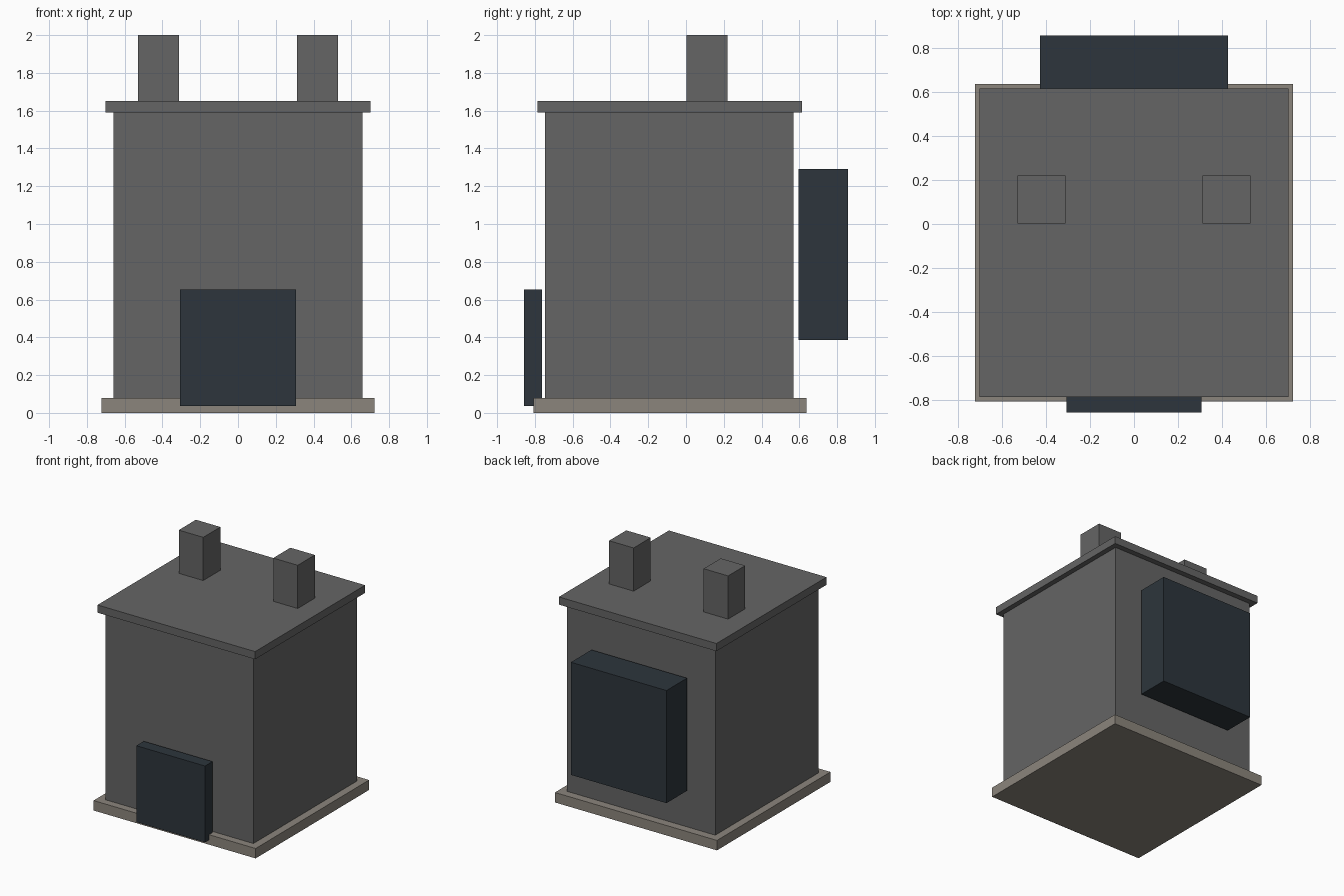
import bpy

cube = bpy.data.objects.get("Cube")
if cube:
    bpy.data.objects.remove(cube, do_unlink=True)


def make_material(name, rgb):
    mat = bpy.data.materials.new(name)
    mat.use_nodes = True
    colour = (*rgb, 1.0)
    mat.diffuse_color = colour
    mat.node_tree.nodes["Principled BSDF"].inputs["Base Color"].default_value = colour
    return mat


def box(name, x, y, z, mat):
    """Box spanning the given (low, high) range on each axis."""
    spans = (x, y, z)
    bpy.ops.mesh.primitive_cube_add(size=1, location=[(a + b) / 2 for a, b in spans])
    obj = bpy.context.object
    obj.name = obj.data.name = name
    obj.scale = [b - a for a, b in spans]
    bpy.ops.object.transform_apply(location=False, rotation=False, scale=True)
    obj.data.materials.append(mat)
    return obj


grey = make_material("housing grey", (0.130, 0.130, 0.130))
stone = make_material("base stone", (0.260, 0.235, 0.202))
slate = make_material("dark slate", (0.026, 0.036, 0.045))

# Base slab, main housing and overhanging roof
box("base_slab", (-0.722, 0.722), (-0.807, 0.637), (0, 0.08), stone)
box("main_body", (-0.66, 0.66), (-0.746, 0.57), (0.08, 1.59), grey)
box("roof_slab", (-0.702, 0.702), (-0.785, 0.615), (1.59, 1.652), grey)

# Front hatch and rear unit, each standing slightly clear of the walls
box("front_hatch", (-0.306, 0.306), (-0.857, -0.762), (0.037, 0.652), slate)
box("rear_unit", (-0.426, 0.426), (0.595, 0.857), (0.385, 1.292), slate)

# Pair of roof stacks
for side, sign in (("left", 1), ("right", -1)):
    x = sorted((sign * 0.312, sign * 0.53))
    box(side + "_roof_stack", x, (0.003, 0.221), (1.652, 2.0), grey)
